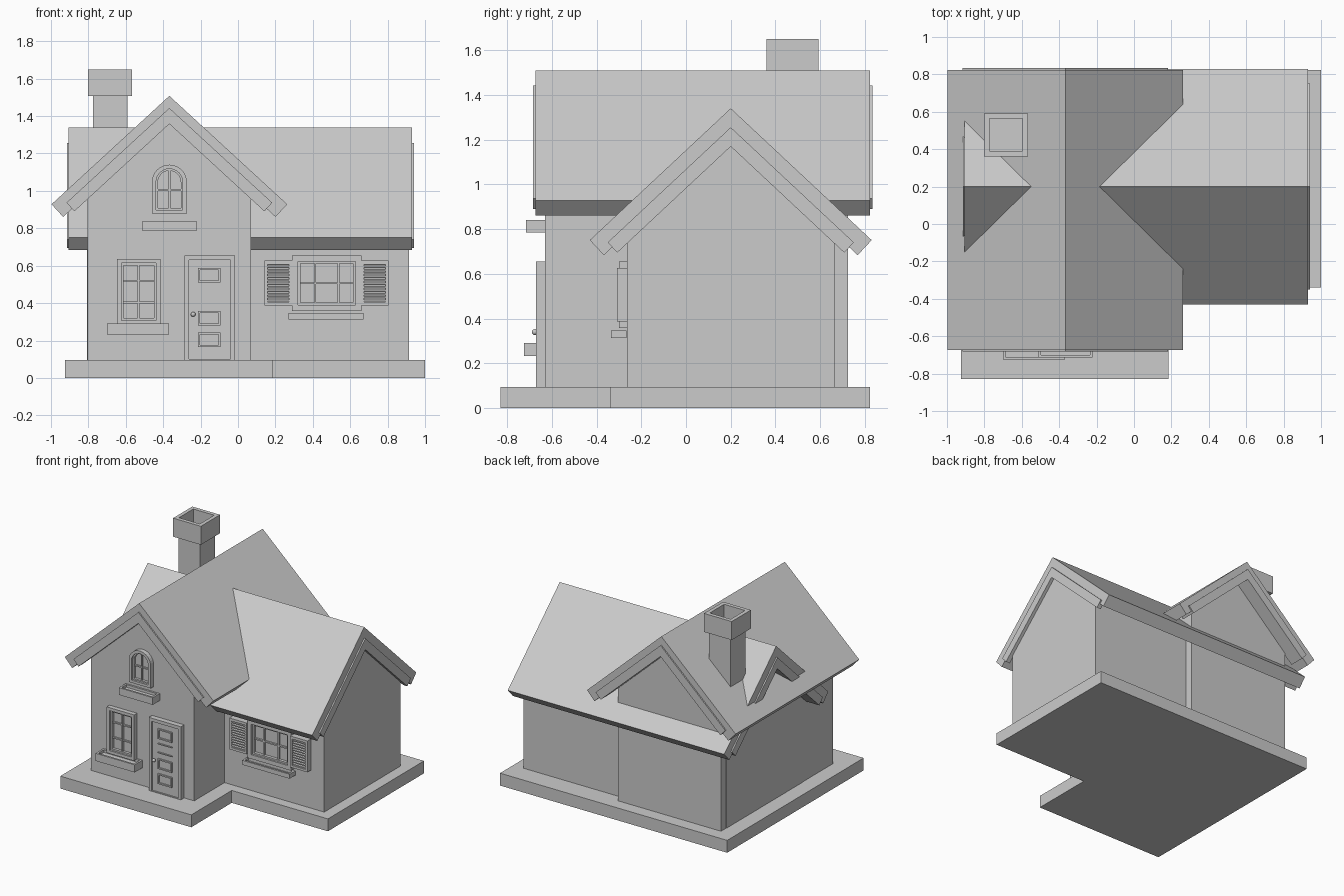
import bpy, bmesh, math

if "Cube" in bpy.data.objects:
    bpy.data.objects.remove(bpy.data.objects["Cube"])

GREY = (0.6, 0.6, 0.6, 1)
mat = bpy.data.materials.new("plain_grey")
mat.use_nodes = True
mat.diffuse_color = GREY
mat.node_tree.nodes["Principled BSDF"].inputs["Base Color"].default_value = GREY


def place(axis, u, v, w):
    """Profile point (u, v) at depth w along the given axis."""
    return {"x": (w, u, v), "y": (u, w, v), "z": (u, v, w)}[axis]


def prism(name, outline, axis, start, end, hole=None):
    """Extrude an outline along an axis; hole is an inner outline of equal length."""
    bm = bmesh.new()
    loops = [[[bm.verts.new(place(axis, u, v, w)) for u, v in loop] for w in (start, end)]
             for loop in ([outline, hole] if hole else [outline])]
    n = len(outline)
    for a, b in loops:
        for i in range(n):
            j = (i + 1) % n
            bm.faces.new((a[i], a[j], b[j], b[i]))
    for k in (0, 1):
        if hole:
            o, h = loops[0][k], loops[1][k]
            for i in range(n):
                j = (i + 1) % n
                bm.faces.new((o[i], o[j], h[j], h[i]))
        else:
            bm.faces.new(loops[0][k])
    bmesh.ops.recalc_face_normals(bm, faces=bm.faces)
    mesh = bpy.data.meshes.new(name)
    bm.to_mesh(mesh)
    bm.free()
    mesh.materials.append(mat)
    obj = bpy.data.objects.new(name, mesh)
    bpy.context.collection.objects.link(obj)
    return obj


def rect(u0, u1, v0, v1):
    return [(u0, v0), (u1, v0), (u1, v1), (u0, v1)]


def inset(r, d):
    return rect(r[0] + d, r[1] - d, r[2] + d, r[3] - d)


def box(name, x0, x1, y0, y1, z0, z1):
    return prism(name, rect(x0, x1, z0, z1), "y", y0, y1)


def arch(cx, z0, zc, r, steps=16):
    curve = [(cx + r * math.cos(math.pi * i / steps), zc + r * math.sin(math.pi * i / steps))
             for i in range(steps + 1)]
    return [(cx - r, z0), (cx + r, z0)] + curve


def chevron(c, peak, half, slope, thick):
    """Bent roof strip with ends cut square to the slope."""
    length = math.hypot(1, slope)
    dx, dz = thick * slope / length, thick / length
    eave = peak - slope * half
    return [(c, peak), (c + half, eave), (c + half - dx, eave - dz),
            (c, peak - thick * length), (c - half + dx, eave - dz), (c - half, eave)]


def gable_house(name, axis, c, half, wall, ridge, slope, roof, trim_drop):
    """Gabled walls, roof slab and a trim board under each gable end."""
    top = ridge - 0.115
    eave = top - slope * half
    prism(name + "_walls", [(c - half, 0.09), (c + half, 0.09), (c + half, eave),
                            (c, top), (c - half, eave)], axis, *wall)
    prism(name + "_roof", chevron(c, ridge, 0.63, slope, 0.092), axis, *roof)
    trim = chevron(c, ridge - trim_drop, 0.55, slope, 0.0625)
    prism(name + "_trim_a", trim, axis, roof[0] - 0.01, wall[0] + 0.01)
    prism(name + "_trim_b", trim, axis, wall[1] - 0.01, roof[1] + 0.01)


def planter(name, x0, x1, y_wall, y_front, z0, z1):
    """Hollow window box with a low floor."""
    r = (x0, x1, y_front, y_wall)
    prism(name, rect(*r), "z", z0, z1, inset(r, 0.014))
    box(name + "_floor", x0 + 0.01, x1 - 0.01, y_front + 0.01, y_wall, z0 + 0.002, z1 - 0.02)


def window(name, x0, x1, z0, z1, y, depth, border, bars_x, bars_z):
    r = (x0, x1, z0, z1)
    prism(name + "_frame", rect(*r), "y", y - depth, y + 0.01, inset(r, border))
    r2 = (x0 + border, x1 - border, z0 + border, z1 - border)
    prism(name + "_sash", rect(*r2), "y", y - depth * 0.6, y + 0.01, inset(r2, 0.012))
    for i in range(1, bars_x):
        x = x0 + (x1 - x0) * i / bars_x
        box(name + "_upright", x - 0.005, x + 0.005, y - depth * 0.4, y + 0.01, r2[2], r2[3])
    for i in range(1, bars_z):
        z = z0 + (z1 - z0) * i / bars_z
        box(name + "_crossbar", r2[0], r2[1], y - depth * 0.35, y + 0.01, z - 0.005, z + 0.005)


# L-shaped plinth
prism("plinth", [(-0.925, -0.83), (0.185, -0.83), (0.185, -0.34), (1, -0.34),
                 (1, 0.823), (-0.925, 0.823)], "z", 0, 0.095)

# Two crossing gabled volumes
FRONT, WING = -0.63, -0.265
gable_house("main", "y", -0.367, 0.437, (FRONT, 0.725), 1.508, 0.92, (-0.673, 0.823), 0.065)
gable_house("wing", "x", 0.2, 0.463, (-0.807, 0.915), 1.34, 0.935, (-0.905, 0.93), 0.085)

# Chimney with hollow cap
box("chimney_shaft", -0.775, -0.592, 0.388, 0.567, 0.95, 1.515)
cap = (-0.802, -0.567, 0.36, 0.592)
prism("chimney_cap", rect(*cap), "z", 1.508, 1.65, inset(cap, 0.029))

# Front door: surround, leaf, panels and knob
prism("door_frame", rect(-0.287, -0.015, 0.095, 0.655), "y", FRONT - 0.04, FRONT + 0.01,
      rect(-0.262, -0.04, 0.1, 0.63))
box("door_leaf", -0.265, -0.037, FRONT - 0.03, FRONT, 0.095, 0.635)
for z in (0.165, 0.28, 0.51):
    panel = (-0.213, -0.093, z, z + 0.078)
    prism("door_panel", rect(*panel), "y", FRONT - 0.04, FRONT - 0.02, inset(panel, 0.01))
for z in (0.4, 0.468):
    box("door_rail", -0.213, -0.093, FRONT - 0.038, FRONT - 0.02, z, z + 0.008)
bpy.ops.mesh.primitive_uv_sphere_add(segments=16, ring_count=8, radius=0.013,
                                     location=(-0.24, FRONT - 0.046, 0.34))
knob = bpy.context.object
knob.name = "door_knob"
knob.data.materials.append(mat)
bpy.ops.object.shade_smooth_by_angle()

# Lower front window and its planter
window("lower_window", -0.647, -0.415, 0.285, 0.637, FRONT, 0.035, 0.023, 2, 3)
planter("lower_planter", -0.7, -0.368, FRONT, -0.725, 0.232, 0.29)

# Arched attic window and its planter
prism("attic_frame", arch(-0.367, 0.878, 1.047, 0.093), "y", FRONT - 0.035, FRONT + 0.01,
      arch(-0.367, 0.898, 1.047, 0.071))
prism("attic_sash", arch(-0.367, 0.896, 1.047, 0.073), "y", FRONT - 0.02, FRONT + 0.01,
      arch(-0.367, 0.908, 1.047, 0.061))
box("attic_upright", -0.372, -0.362, FRONT - 0.014, FRONT + 0.01, 0.9, 1.115)
box("attic_crossbar", -0.437, -0.297, FRONT - 0.012, FRONT + 0.01, 1.0, 1.01)
planter("attic_planter", -0.51, -0.222, FRONT, -0.715, 0.785, 0.84)

# Wing window with sill and louvred shutters
window("wing_window", 0.29, 0.66, 0.358, 0.655, WING, 0.035, 0.032, 3, 2)
planter("wing_planter", 0.27, 0.672, WING, -0.335, 0.313, 0.347)
for x0 in (0.143, 0.658):
    shutter = (x0, x0 + 0.146, 0.387, 0.627)
    slot = (x0 + 0.016, x0 + 0.13, 0.405, 0.607)
    prism("shutter_frame", rect(*shutter), "y", WING - 0.043, WING + 0.01, rect(*slot))
    for i in range(11):
        z = 0.408 + i * 0.0183
        prism("shutter_slat", [(WING, z + 0.014), (WING - 0.038, z), (WING - 0.038, z + 0.008),
                               (WING, z + 0.022)], "x", slot[0], slot[1])
